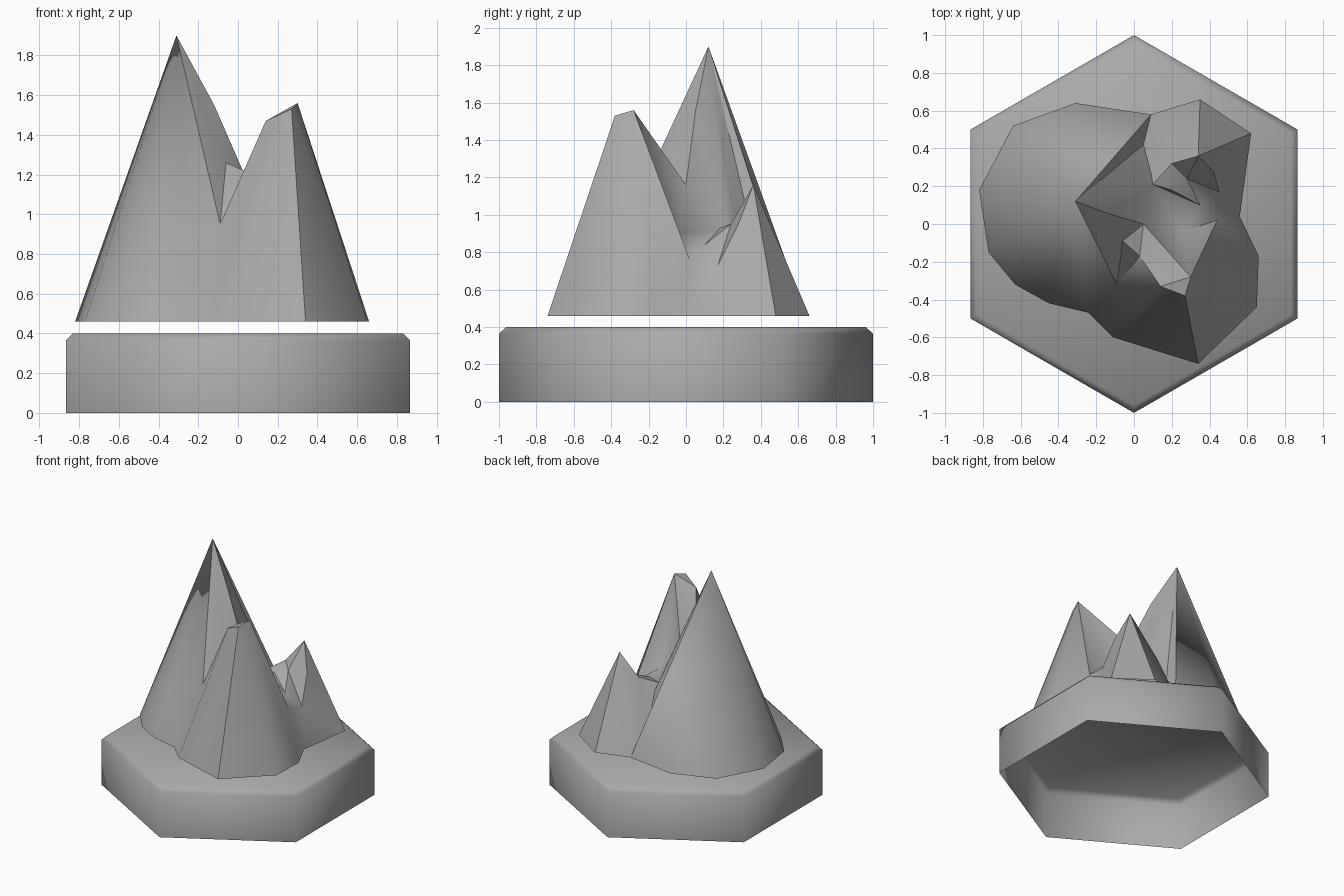
import bpy, bmesh, math
from mathutils import Vector
from mathutils.geometry import delaunay_2d_cdt

cube = bpy.data.objects.get("Cube")
if cube:
    bpy.data.objects.remove(cube, do_unlink=True)

GREY = (0.4, 0.4, 0.4, 1)
stone = bpy.data.materials.new("stone_grey")
stone.use_nodes = True
stone.diffuse_color = GREY
stone.node_tree.nodes["Principled BSDF"].inputs["Base Color"].default_value = GREY


def add_object(name, bm, smooth_angle):
    mesh = bpy.data.meshes.new(name)
    bm.to_mesh(mesh)
    bm.free()
    obj = bpy.data.objects.new(name, mesh)
    bpy.context.collection.objects.link(obj)
    mesh.materials.append(stone)
    bpy.ops.object.select_all(action='DESELECT')
    obj.select_set(True)
    bpy.context.view_layer.objects.active = obj
    bpy.ops.object.shade_smooth_by_angle(angle=math.radians(smooth_angle))
    return obj


# Hexagonal plinth: open underneath, chamfered rim
def build_plinth():
    bm = bmesh.new()
    rings = []
    for radius, z in [(1, 0), (1, 0.365), (0.96, 0.4)]:
        angles = [math.radians(90 + 60 * i) for i in range(6)]
        rings.append([bm.verts.new((radius * math.cos(a), radius * math.sin(a), z))
                      for a in angles])
    for low, high in zip(rings, rings[1:]):
        for i in range(6):
            j = (i + 1) % 6
            bm.faces.new((low[i], low[j], high[j], high[i]))
    bm.faces.new(rings[-1])
    add_object("hexagonal_plinth", bm, 65)


# Mountain foot outline, counter-clockwise from the back
FOOT_Z = 0.46
foot = {
    "back": (-0.31, 0.64), "back_right": (-0.64, 0.52), "right": (-0.82, 0.18),
    "right_front": (-0.77, -0.15), "flank_a": (-0.63, -0.32), "flank_b": (-0.45, -0.42),
    "gully": (-0.24, -0.47), "front_right": (-0.11, -0.60), "front": (0.34, -0.74),
    "front_left": (0.65, -0.44), "left": (0.66, -0.17), "bend": (0.56, 0.04),
    "back_left": (0.62, 0.48), "rear": (0.35, 0.66), "cleft": (0.09, 0.58),
}

# Summits, saddles and hollows
crags = {
    "main_peak": (-0.31, 0.12, 1.90), "shoulder": (-0.12, 0.05, 1.55),
    "notch": (-0.06, -0.09, 1.26), "saddle": (0.03, -0.17, 1.22),
    "gully_top": (-0.09, -0.32, 0.95),
    "front_peak": (0.30, -0.28, 1.56), "front_tip": (0.27, -0.38, 1.53),
    "front_spur": (0.14, -0.33, 1.47),
    "shelf": (0.05, 0, 1.16), "ledge": (0.10, 0.21, 0.92), "gap": (0.09, 0.27, 0.88),
    "hollow": (0.05, 0.42, 0.62), "step": (0.35, 0.10, 0.84),
    "bowl": (0.26, -0.04, 0.90), "pit": (0.44, 0.02, 0.76),
    "small_peak": (0.34, 0.36, 1.16), "small_west": (0.20, 0.32, 0.98),
    "small_south": (0.28, 0.24, 0.95), "small_east": (0.42, 0.28, 0.95),
    "spike": (0.18, 0.48, 0.78), "dip": (0.45, 0.17, 0.73), "crest": (0.20, 0.18, 0.93),
}

# Creases that radiate from each point
creases = {
    "main_peak": "back back_right right right_front flank_a flank_b gully gully_top "
                 "shoulder ledge hollow cleft",
    "shoulder": "notch shelf",
    "saddle": "notch gully_top front_spur shelf",
    "gully_top": "gully",
    "front_peak": "front_tip front_spur left front_left pit shelf bowl",
    "front_tip": "front_spur front",
    "front_spur": "front_right gully_top",
    "ledge": "shelf gap step crest",
    "gap": "hollow small_west",
    "step": "bowl pit small_south dip",
    "pit": "bowl bend",
    "small_peak": "back_left rear small_west small_south small_east spike",
    "small_south": "dip crest",
    "small_east": "dip back_left",
    "spike": "small_west hollow cleft",
    "dip": "bend",
    "crest": "small_west",
}


# Mountains: one creased skin over the outline, open underneath
def build_mountains():
    points = {name: (x, y, FOOT_Z) for name, (x, y) in foot.items()}
    points.update(crags)
    order = list(points)
    index = {name: i for i, name in enumerate(order)}
    edges = [(index[a], index[b]) for a, ends in creases.items() for b in ends.split()]
    outline = list(range(len(foot)))
    flat = [Vector(points[name][:2]) for name in order]
    verts, _, faces, sources, _, _ = delaunay_2d_cdt(flat, edges, [outline], 1, 1e-5)
    bm = bmesh.new()
    skin = []
    for co, source in zip(verts, sources):
        z = points[order[source[0]]][2] if source else FOOT_Z
        skin.append(bm.verts.new((co.x, co.y, z)))
    for face in faces:
        bm.faces.new([skin[i] for i in face])
    bm.normal_update()
    for face in bm.faces:
        if face.normal.z < 0:
            face.normal_flip()
    add_object("mountains", bm, 40)


build_plinth()
build_mountains()
